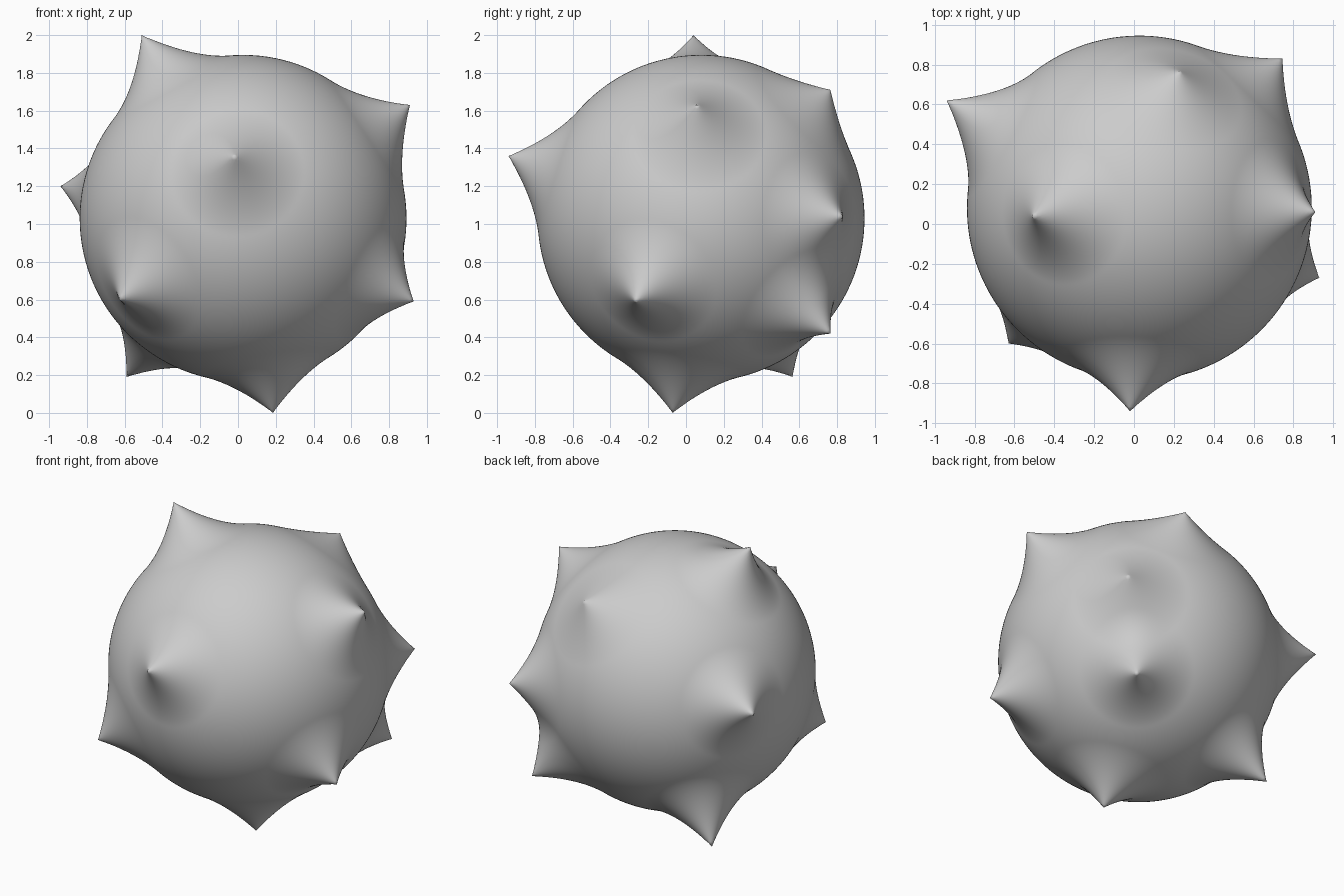
import bpy, bmesh
from mathutils import Vector

if "Cube" in bpy.data.objects:
    bpy.data.objects.remove(bpy.data.objects["Cube"])

CENTRE = Vector((0.027, 0.08, 1.03))
RADIUS = 0.865
REACH = 0.36   # distance over which each pulled spike blends into the ball

# Spike tips
TIPS = [
    (-0.51, 0.04, 2.00), (0.91, 0.06, 1.63), (-0.02, -0.94, 1.36),
    (-0.94, 0.62, 1.20), (-0.63, -0.60, 0.60), (-0.59, 0.565, 0.19),
    (0.185, -0.07, 0.00), (0.93, -0.27, 0.59), (0.745, 0.83, 1.04),
    (0.23, 0.765, 1.71), (0.62, 0.765, 0.42),
]

# Round body
bm = bmesh.new()
bmesh.ops.create_icosphere(bm, subdivisions=7, radius=RADIUS)
base = [v.co.copy() for v in bm.verts]

# Pull each spike out of the surface with a sharp falloff
for tip in TIPS:
    target = Vector(tip) - CENTRE
    root = target.normalized() * RADIUS
    nearest = min(range(len(base)), key=lambda i: (base[i] - root).length_squared)
    pull = target - base[nearest]
    for v, p in zip(bm.verts, base):
        t = (p - base[nearest]).length / REACH
        if t < 1:
            v.co += pull * (1 - t) ** 2

bmesh.ops.translate(bm, verts=bm.verts, vec=CENTRE)
for f in bm.faces:
    f.smooth = True

mesh = bpy.data.meshes.new("spiked_ball")
bm.to_mesh(mesh)
bm.free()
ball = bpy.data.objects.new("spiked_ball", mesh)
bpy.context.collection.objects.link(ball)
